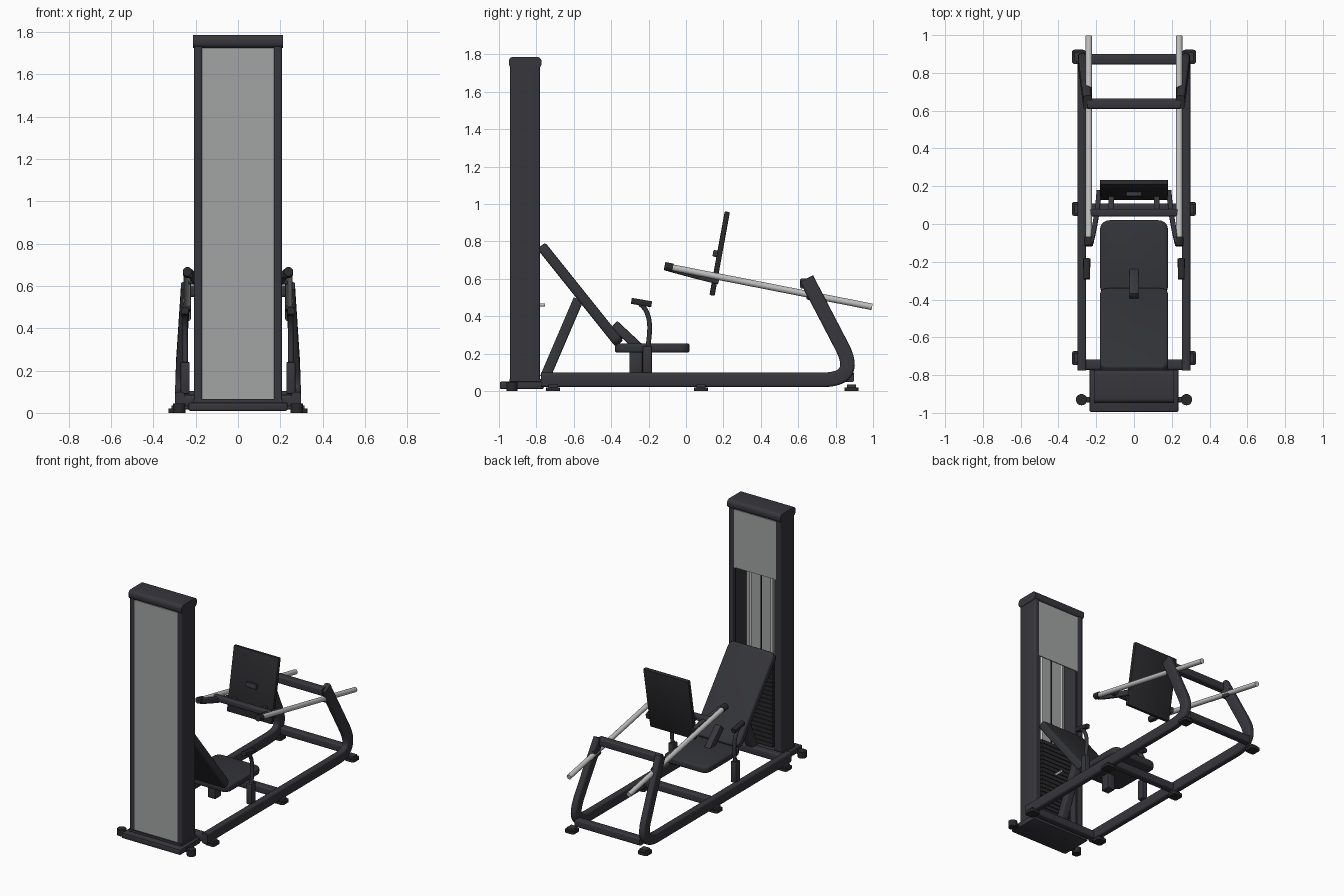
import bpy, bmesh, math
from mathutils import Vector, Matrix

if "Cube" in bpy.data.objects:
    bpy.data.objects.remove(bpy.data.objects["Cube"])


def material(name, rgb):
    m = bpy.data.materials.new(name)
    m.diffuse_color = (*rgb, 1)
    m.use_nodes = True
    m.node_tree.nodes["Principled BSDF"].inputs["Base Color"].default_value = m.diffuse_color
    return m


FRAME = material("charcoal_frame", (0.038, 0.037, 0.045))
PAD = material("dark_upholstery", (0.034, 0.035, 0.041))
RUBBER = material("black_rubber", (0.022, 0.022, 0.025))
PANEL = material("grey_panel", (0.36, 0.37, 0.37))
STEEL = material("bright_steel", (0.52, 0.52, 0.52))


def finish(name, bm, mat):
    bmesh.ops.recalc_face_normals(bm, faces=bm.faces)
    me = bpy.data.meshes.new(name)
    bm.to_mesh(me)
    bm.free()
    me.materials.append(mat)
    ob = bpy.data.objects.new(name, me)
    bpy.context.collection.objects.link(ob)
    return ob


def box(name, size, loc, mat, rot=0, bevel=0.0, seg=2, corner=0.0, axis=2):
    """Box tilted about x; corner rounds the edges along one axis, bevel softens all edges."""
    bm = bmesh.new()
    bmesh.ops.create_cube(bm, size=1)
    bmesh.ops.scale(bm, vec=size, verts=bm.verts)
    if corner:
        edges = [e for e in bm.edges
                 if abs((e.verts[0].co - e.verts[1].co).normalized()[axis]) > 0.9]
        bmesh.ops.bevel(bm, geom=edges, offset=corner, segments=5, profile=0.5, affect='EDGES')
    if bevel:
        edges = [e for e in bm.edges if e.calc_face_angle(0) > 0.6]
        bmesh.ops.bevel(bm, geom=edges, offset=bevel, segments=seg, profile=0.5, affect='EDGES')
    bm.transform(Matrix.Translation(loc) @ Matrix.Rotation(rot, 4, 'X'))
    return finish(name, bm, mat)


def sweep(name, pts, section, mat):
    """Sweep a closed 2D section (side, up) along a path."""
    pts = [Vector(p) for p in pts]
    bm = bmesh.new()
    rings = []
    for i, p in enumerate(pts):
        t = (pts[min(i + 1, len(pts) - 1)] - pts[max(i - 1, 0)]).normalized()
        ref = Vector((1, 0, 0)) if abs(t.x) < 0.8 else Vector((0, 1, 0))
        side = (ref - t * ref.dot(t)).normalized()
        up = t.cross(side)
        rings.append([bm.verts.new(p + side * a + up * b) for a, b in section])
    n = len(section)
    for r0, r1 in zip(rings, rings[1:]):
        for k in range(n):
            bm.faces.new((r0[k], r0[(k + 1) % n], r1[(k + 1) % n], r1[k]))
    bm.faces.new(rings[0])
    bm.faces.new(rings[-1])
    return finish(name, bm, mat)


def rounded(w, h, r, n=4):
    out = []
    for q, (sx, sy) in enumerate(((1, 1), (-1, 1), (-1, -1), (1, -1))):
        for k in range(n + 1):
            a = math.pi / 2 * (q + k / n)
            out.append((sx * (w / 2 - r) + r * math.cos(a), sy * (h / 2 - r) + r * math.sin(a)))
    return out


def circle(r, n=20):
    return [(r * math.cos(math.tau * k / n), r * math.sin(math.tau * k / n)) for k in range(n)]


def curve(p0, p1, p2, n=8):
    p0, p1, p2 = Vector(p0), Vector(p1), Vector(p2)
    return [p0 * (1 - t) ** 2 + p1 * 2 * t * (1 - t) + p2 * t * t for t in (k / n for k in range(n + 1))]


# Weight tower: base, side columns, cap and panels
box("tower_base", (0.47, 0.235, 0.04), (0, -0.878, 0.03), FRAME, bevel=0.008)
box("tower_sill", (0.42, 0.17, 0.02), (0, -0.86, 0.055), FRAME)
box("tower_cap", (0.425, 0.175, 0.062), (0, -0.86, 1.756), FRAME, corner=0.025, axis=0)
box("front_panel", (0.34, 0.008, 1.67), (0, -0.932, 0.89), PANEL)
box("upper_back_panel", (0.34, 0.008, 0.42), (0, -0.788, 1.515), PANEL)
for s in (-1, 1):
    box("tower_column", (0.042, 0.16, 1.70), (s * 0.188, -0.86, 0.89), FRAME, corner=0.012)
    box("column_inner_lip", (0.015, 0.012, 1.68), (s * 0.165, -0.792, 0.89), FRAME)

# Weight stack with guide rods, cable and selector pin
for i in range(20):
    box("weight_plate", (0.25, 0.10, 0.026), (0, -0.86, 0.085 + i * 0.031), RUBBER)
for x in (-0.085, 0.085):
    sweep("guide_rod", [(x, -0.86, 0.06), (x, -0.86, 1.72)], circle(0.009, 12), STEEL)
sweep("weight_cable", [(0, -0.86, 0.65), (0, -0.86, 1.72)], circle(0.005, 8), RUBBER)
sweep("selector_pin", [(0, -0.82, 0.46), (0, -0.753, 0.46)], circle(0.009, 12), STEEL)

# Side rails bending up into leaning rear uprights
for s in (-1, 1):
    bend = curve((s * 0.276, 0.73, 0.06), (s * 0.276, 0.925, 0.06), (s * 0.27, 0.835, 0.235), 12)
    path = [(s * 0.276, -0.775, 0.06)] + bend + [(s * 0.246, 0.645, 0.6)]
    sweep("side_rail", path, rounded(0.046, 0.078, 0.014), FRAME)
    # Floor feet
    for y in (-0.71, 0.08, 0.885):
        box("foot_pad", (0.075, 0.075, 0.02), (s * 0.292, y, 0.01), RUBBER, corner=0.015)
        box("foot_bracket", (0.05, 0.05, 0.02), (s * 0.29, y, 0.025), FRAME)
    sweep("tower_foot", [(s * 0.278, -0.93, 0), (s * 0.278, -0.93, 0.045)], circle(0.03), RUBBER)
    sweep("tower_foot_arm", [(s * 0.2, -0.93, 0.025), (s * 0.278, -0.93, 0.025)],
          rounded(0.03, 0.016, 0.004), FRAME)

# Cross members between the rails
for name, x, y, z in (("front_crossbar", 0.27, -0.745, 0.055), ("middle_crossbar", 0.27, 0.08, 0.06),
                      ("rear_crossbar", 0.26, 0.872, 0.075), ("upper_crossbar", 0.245, 0.637, 0.575)):
    sweep(name, [(-x, y, z), (x, y, z)], rounded(0.055, 0.055, 0.012), FRAME)

# Seat, backrest and their supports
box("seat", (0.36, 0.40, 0.05), (0, -0.18, 0.23), PAD, corner=0.05, bevel=0.014, seg=3)
d = Vector((0, -0.40, 0.50))
box("backrest", (0.36, d.length + 0.03, 0.055), (0, -0.565, 0.515), PAD,
    rot=math.atan2(d.z, d.y), corner=0.04, bevel=0.014, seg=3)
sweep("back_strut", [(0, -0.755, 0.07), (0, -0.575, 0.49)], rounded(0.06, 0.055, 0.01), FRAME)
box("seat_post", (0.06, 0.07, 0.125), (0, -0.268, 0.158), FRAME, bevel=0.006)
box("seat_adjuster", (0.05, 0.19, 0.05), (0, -0.315, 0.292), FRAME, rot=-0.75, bevel=0.008)

# Hand grips on curved stems
for s in (-1, 1):
    x = s * 0.25
    box("grip_post", (0.042, 0.05, 0.15), (x, -0.207, 0.165), FRAME, bevel=0.005)
    stem = [(x, -0.205, 0.22)] + curve((x, -0.198, 0.28), (x, -0.18, 0.42), (x, -0.245, 0.465))
    sweep("grip_stem", stem, circle(0.013, 14), FRAME)
    box("hand_grip", (0.034, 0.11, 0.032), (x, -0.238, 0.473), RUBBER, rot=-0.17, corner=0.01, axis=1)

# Sliding guide rods with carriage arms
for s in (-1, 1):
    x = s * 0.239
    sweep("slide_rod", [(x, -0.10, 0.665), (x, 0.995, 0.45)], circle(0.0175), STEEL)
    sweep("rod_end_cap", [(x, -0.115, 0.668), (x, -0.07, 0.659)], circle(0.022), RUBBER)
    arm = curve((s * 0.185, 0.175, 0.59), (s * 0.195, 0.03, 0.625), (s * 0.228, -0.10, 0.662))
    sweep("carriage_arm", arm, rounded(0.026, 0.04, 0.008), FRAME)
    box("rod_mount", (0.04, 0.075, 0.06), (s * 0.242, 0.685, 0.512), FRAME, rot=-0.19, bevel=0.008)
sweep("carriage_crossbar", [(-0.235, 0.06, 0.628), (0.235, 0.06, 0.628)], rounded(0.04, 0.04, 0.01), FRAME)

# Foot plate with stop block and rear braces
tilt = -math.atan2(0.082, 0.45)
box("foot_plate", (0.36, 0.028, 0.455), (0, 0.18, 0.735), RUBBER, rot=tilt, bevel=0.005)
box("plate_stop", (0.085, 0.026, 0.035), (0, 0.157, 0.735), FRAME, rot=tilt, bevel=0.006)
for s in (-1, 1):
    sweep("plate_brace", [(s * 0.12, 0.06, 0.628), (s * 0.12, 0.16, 0.605)],
          rounded(0.03, 0.03, 0.006), FRAME)

# Smooth rounded surfaces, keep hard edges
for ob in bpy.context.collection.objects:
    ob.select_set(True)
    bpy.context.view_layer.objects.active = ob
bpy.ops.object.shade_smooth_by_angle(angle=math.radians(35))
